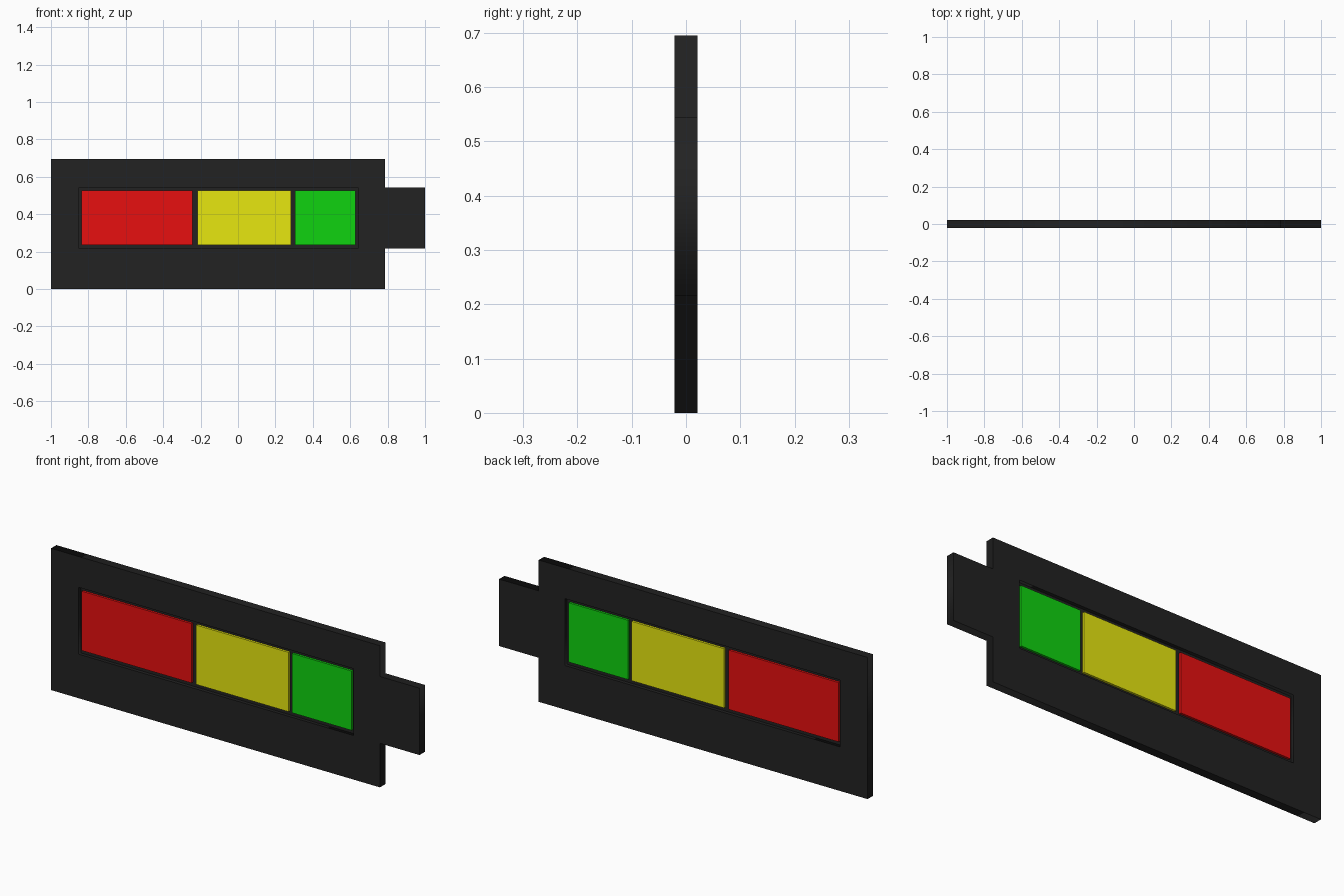
import bpy
from math import radians

if "Cube" in bpy.data.objects:
    bpy.data.objects.remove(bpy.data.objects["Cube"])

HALF_T = 0.021      # half thickness of the case
Z0, Z1 = 0.216, 0.544   # height range of window and terminal tab


def material(name, rgb):
    m = bpy.data.materials.new(name)
    m.diffuse_color = (*rgb, 1)
    m.use_nodes = True
    m.node_tree.nodes["Principled BSDF"].inputs["Base Color"].default_value = m.diffuse_color
    return m


def box(name, x0, x1, z0, z1, half_y, mat):
    bpy.ops.mesh.primitive_cube_add(size=1, location=((x0 + x1) / 2, 0, (z0 + z1) / 2))
    ob = bpy.context.object
    ob.name = name
    ob.scale = (x1 - x0, 2 * half_y, z1 - z0)
    bpy.ops.object.transform_apply(location=False, rotation=False, scale=True)
    ob.data.materials.append(mat)
    return ob


def plate(name, loops, half_y, mat):
    """Flat plate in the xz plane; loops after the first are holes."""
    cu = bpy.data.curves.new(name, 'CURVE')
    cu.dimensions = '2D'
    cu.fill_mode = 'BOTH'
    cu.extrude = half_y
    for pts in loops:
        sp = cu.splines.new('POLY')
        sp.points.add(len(pts) - 1)
        for p, (x, z) in zip(sp.points, pts):
            p.co = (x, z, 0, 1)
        sp.use_cyclic_u = True
    ob = bpy.data.objects.new(name, cu)
    bpy.context.collection.objects.link(ob)
    ob.rotation_euler.x = radians(90)
    bpy.ops.object.select_all(action='DESELECT')
    ob.select_set(True)
    bpy.context.view_layer.objects.active = ob
    bpy.ops.object.convert(target='MESH')
    ob = bpy.context.object
    ob.data.materials.clear()
    ob.data.materials.append(mat)
    return ob


black = material("case_black", (0.016, 0.016, 0.016))

# Battery case outline with terminal tab, and window opening
outline = [(-1, 0), (0.785, 0), (0.785, Z0), (1, Z0), (1, Z1),
           (0.785, Z1), (0.785, 0.695), (-1, 0.695)]
window = [(-0.85, Z0), (-0.85, Z1), (0.642, Z1), (0.642, Z0)]
plate("case_frame", [outline, window], HALF_T, black)

# Thin web closing the window at mid depth
box("window_web", -0.85, 0.642, Z0, Z1, 0.004, black)

# Charge level panels, raised from the web on both sides
for name, x0, x1, rgb in [
    ("red", -0.838, -0.242, (0.8, 0.005, 0.005)),
    ("yellow", -0.217, 0.284, (0.8, 0.8, 0.005)),
    ("green", 0.304, 0.627, (0.005, 0.65, 0.005)),
]:
    box(name + "_panel", x0, x1, 0.235, 0.526, 0.015, material(name, rgb))
